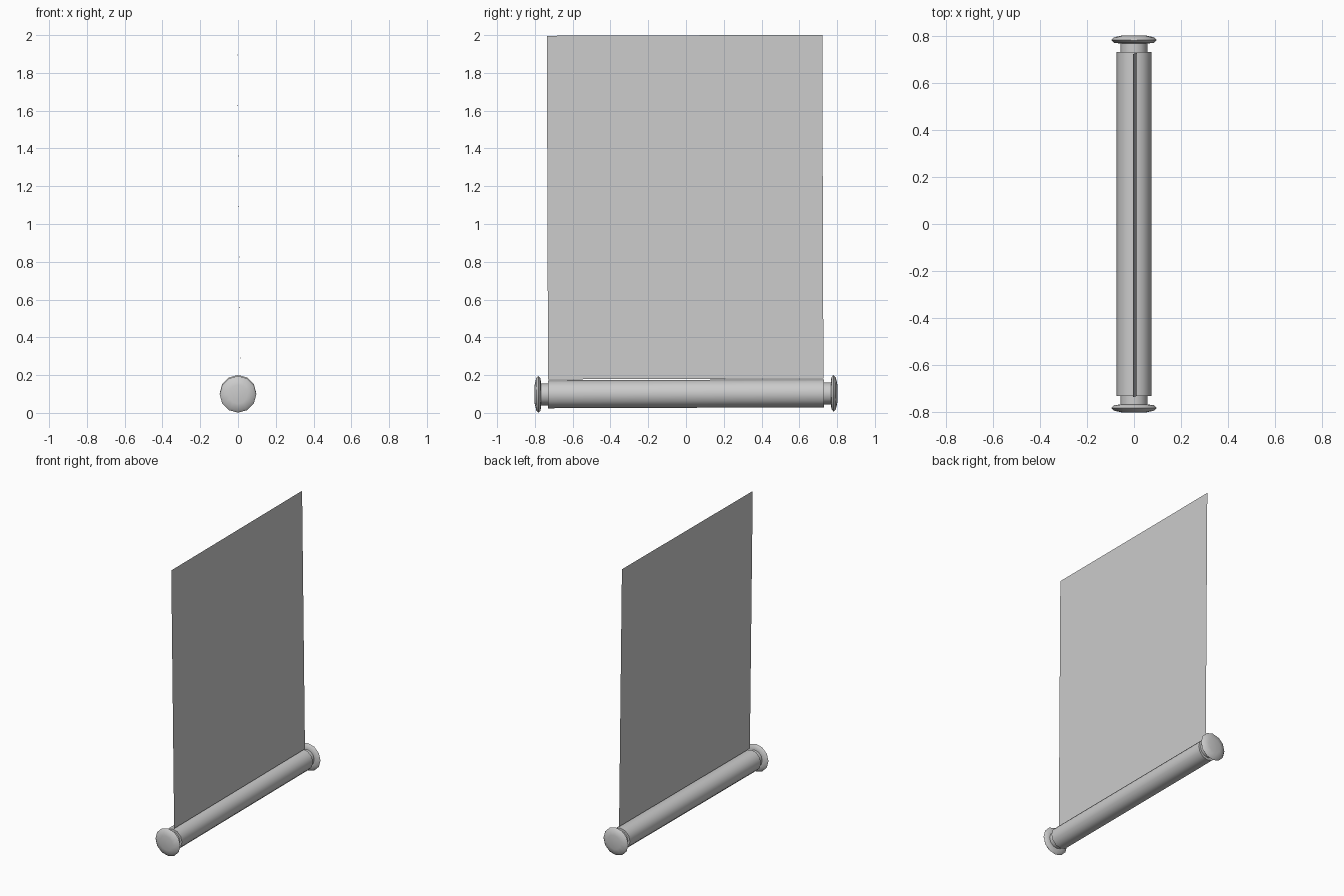
import bpy, bmesh, math
from mathutils import Matrix

if "Cube" in bpy.data.objects:
    bpy.data.objects.remove(bpy.data.objects["Cube"])

SIDES = 12
CENTRE = Matrix.Translation((0, 0, 0.101))
# the whole scroll hangs a fraction of a degree off level
TILT = CENTRE @ Matrix.Rotation(0.0035, 4, 'X') @ CENTRE.inverted()


def finish(name, bm):
    bmesh.ops.recalc_face_normals(bm, faces=bm.faces)
    mesh = bpy.data.meshes.new(name)
    bm.to_mesh(mesh)
    bm.free()
    mesh.transform(TILT)
    obj = bpy.data.objects.new(name, mesh)
    bpy.context.collection.objects.link(obj)
    return obj


def lathe(name, profile, side=1):
    """Closed solid turned around the roller's y axis from (radius, y) points."""
    bm = bmesh.new()
    rings = []
    for r, y in profile:
        ring = []
        for i in range(SIDES):
            a = 2 * math.pi * i / SIDES
            ring.append(bm.verts.new((r * math.sin(a), side * y, 0.101 + r * math.cos(a))))
        rings.append(ring)
    for a, b in zip(rings, rings[1:]):
        for i in range(SIDES):
            j = (i + 1) % SIDES
            bm.faces.new((a[i], a[j], b[j], b[i]))
    bm.faces.new(rings[0])
    bm.faces.new(rings[-1])
    obj = finish(name, bm)
    bpy.ops.object.select_all(action='DESELECT')
    obj.select_set(True)
    bpy.context.view_layer.objects.active = obj
    bpy.ops.object.shade_smooth_by_angle(angle=math.radians(40))
    return obj


# wound-up paper and the rod through it
lathe("paper_roll", [(0.074, -0.73), (0.074, 0.73)])
lathe("rod", [(0.058, -0.775), (0.058, 0.775)])

# rounded knobs at both ends
knob = [(0.06, 0.767), (0.085, 0.77), (0.097, 0.781), (0.085, 0.793), (0.05, 0.801)]
for label, side in (("left", -1), ("right", 1)):
    lathe(label + "_knob", knob, side)

# thin hanging sheet, leaning slightly from the roller to the top edge
bm = bmesh.new()
bm.faces.new([bm.verts.new(p) for p in (
    (0.013, -0.73, 0.18), (0.013, 0.728, 0.18),
    (-0.005, 0.728, 1.999), (-0.005, -0.73, 1.999))])
finish("hanging_sheet", bm)
